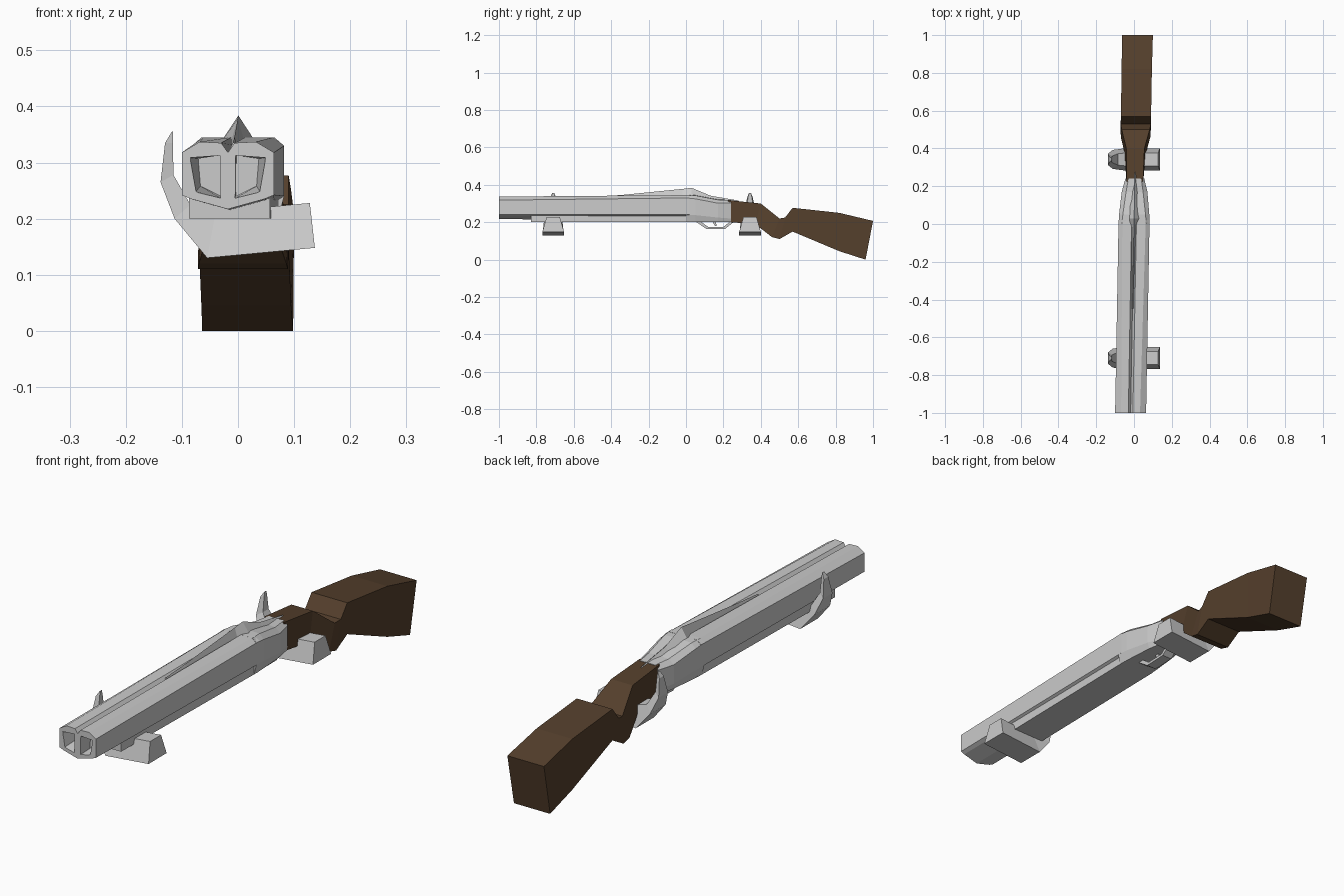
import bpy, bmesh

if "Cube" in bpy.data.objects:
    bpy.data.objects.remove(bpy.data.objects["Cube"])

SKEW = 0.018  # the gun lies slightly turned on its hooks


def loft(name, rings, skew=SKEW, mat=None):
    """Skin a list of equal-length point rings and cap both ends."""
    bm = bmesh.new()
    loops = [[bm.verts.new((x + skew * y, y, z)) for x, y, z in r] for r in rings]
    n = len(loops[0])
    for a, b in zip(loops, loops[1:]):
        for i in range(n):
            j = (i + 1) % n
            bm.faces.new((a[i], a[j], b[j], b[i]))
    bm.faces.new(loops[0][::-1])
    bm.faces.new(loops[-1])
    bmesh.ops.recalc_face_normals(bm, faces=bm.faces)
    mesh = bpy.data.meshes.new(name)
    bm.to_mesh(mesh)
    bm.free()
    ob = bpy.data.objects.new(name, mesh)
    bpy.context.collection.objects.link(ob)
    if mat:
        mesh.materials.append(mat)
    return ob


def mirrored(y, half):
    """Full ring at y from a half outline running top to bottom."""
    left = [(-x, y, z) for x, z in reversed(half) if x > 0]
    return [(x, y, z) for x, z in half] + left


def quad(y0, z0, w0, y1, z1, w1):
    """Four-sided ring spanning a top edge and a bottom edge."""
    return [(w0, y0, z0), (-w0, y0, z0), (-w1, y1, z1), (w1, y1, z1)]


wood = bpy.data.materials.new("dark_wood")
wood.diffuse_color = (0.09, 0.05, 0.025, 1)
wood.use_nodes = True
wood.node_tree.nodes["Principled BSDF"].inputs["Base Color"].default_value = wood.diffuse_color

# Twin barrels with a groove between them
muzzle = [(0, .318), (.012, .335), (.05, .337), (.082, .318), (.082, .242), (.065, .235), (0, .217)]
breech = [(0, .33), (.013, .345), (.062, .345), (.082, .33), (.082, .24), (.065, .228), (0, .208)]
barrels = loft("barrels", [mirrored(-1, muzzle), mirrored(0.02, breech)])

# Tapered bores cut into the muzzle
for side in (-1, 1):
    mouth = [(.014, .313), (.069, .309), (.058, .247), (.013, .236)]
    deep = [(.014, .313), (.054, .307), (.050, .258), (.013, .240)]
    cutter = loft("bore_cutter", [[(side * x, y, z) for x, z in pts]
                                  for y, pts in ((-1.01, mouth), (-.94, deep))])
    cutter.hide_render = True
    cutter.hide_viewport = True
    mod = barrels.modifiers.new("bore", "BOOLEAN")
    mod.object = cutter
    mod.solver = "EXACT"

# Fore-end under the barrels
loft("fore_end", [mirrored(y, [(.072, .24), (.072, .2)]) for y in (-.83, .03)])

# Receiver tapering into the wrist
receiver = [
    (0.00, .345, .065, .345, .082, .33, .24, .072),
    (0.05, .345, .060, .343, .080, .325, .238, .070),
    (0.17, .322, .045, .320, .068, .302, .225, .060),
    (0.24, .319, .034, .318, .050, .302, .22, .046),
]
loft("receiver", [mirrored(y, [(0, zt), (xs, zs), (xw, zw), (xw, zl), (xb, .2)])
                  for y, zt, xs, zs, xw, zw, zl, xb in receiver])

# Rib rising to a peaked hammer, then falling to a pointed tang
rib = [(-.45, .006, .338, .325), (-.33, .007, .347, .325), (-.02, .014, .378, .33),
       (.03, .032, .384, .335), (.13, .034, .342, .31), (.28, .003, .316, .30)]
loft("rib_and_hammer", [[(w, y, zb), (0, y, zt), (-w, y, zb)] for y, w, zt, zb in rib])

# Trigger guard strap
guard = [(.05, .205, .07, .21), (.11, .163, .12, .174), (.21, .165, .20, .175), (.26, .205, .24, .207)]
loft("trigger_guard", [quad(yo, zo, .022, yi, zi, .022) for yo, zo, yi, zi in guard])
loft("trigger", [quad(.14, .205, .006, .16, .205, .006), quad(.155, .18, .005, .163, .18, .005)])

# Wooden stock: top edge and bottom edge of each section
stock = [
    (.225, .318, .044, .24, .2, .046),
    (.40, .30, .048, .37, .19, .055),
    (.50, .22, .074, .46, .12, .078),
    (.53, .225, .08, .50, .11, .08),
    (.57, .277, .08, .57, .15, .08),
    (.82, .25, .08, .82, .045, .08),
    (1.0, .207, .082, .96, 0, .081),
]
loft("stock", [quad(*s) for s in stock], mat=wood)

# Two wall hooks: outer edge, inner edge and half widths along the bend
hook = [
    (.137, .148, .058, .128, .228, .035),
    (-.055, .13, .058, -.04, .212, .035),
    (-.113, .2, .050, -.085, .225, .030),
    (-.138, .265, .030, -.115, .278, .018),
    (-.130, .335, .014, -.116, .335, .010),
    (-.118, .355, .006, -.116, .355, .005),
]
for name, yc in (("front_hook", -.71), ("rear_hook", .342)):
    loft(name, [[(xo, yc - wo, zo), (xo, yc + wo, zo), (xi, yc + wi, zi), (xi, yc - wi, zi)]
                for xo, zo, wo, xi, zi, wi in hook], skew=0)
